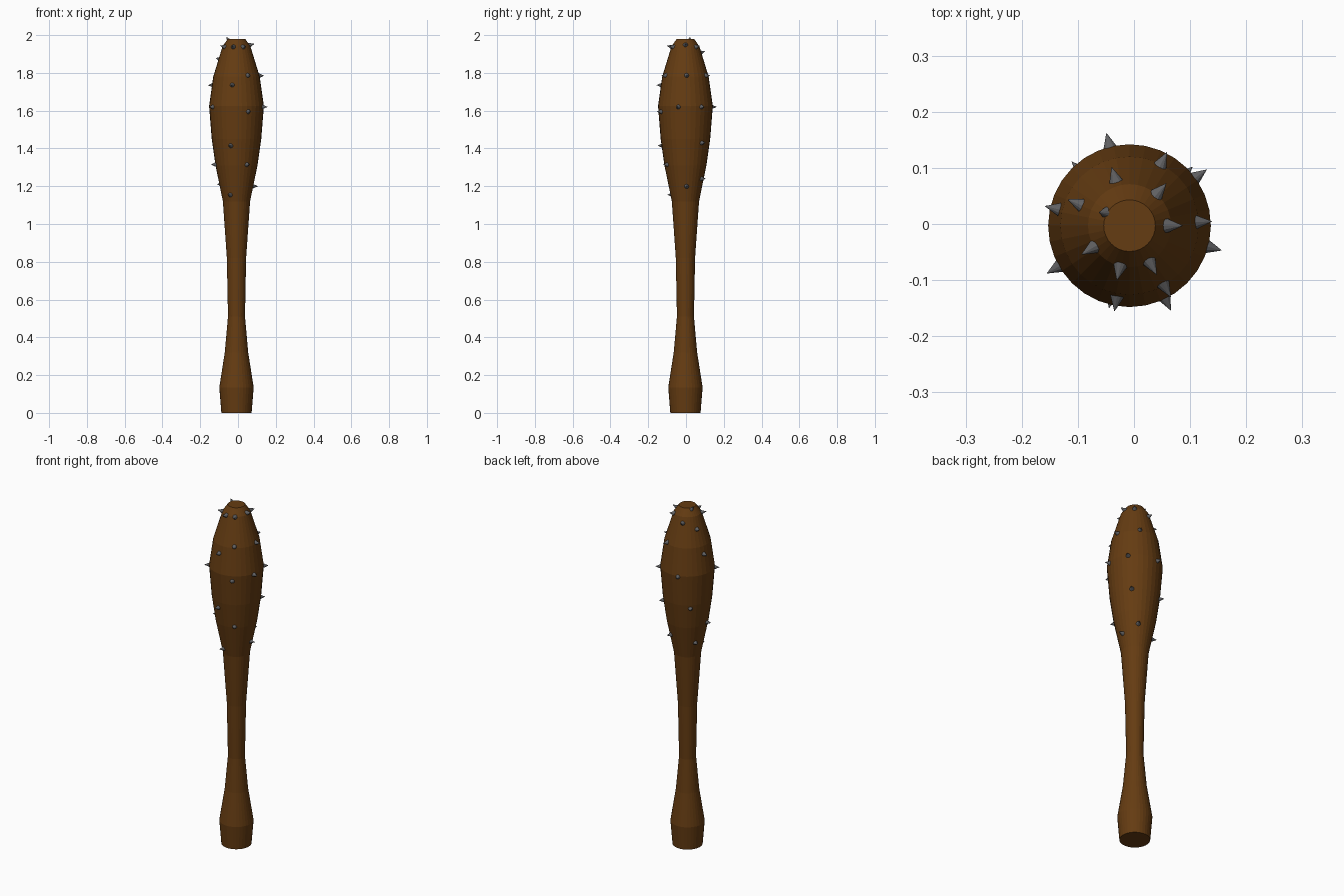
import bpy, bmesh
from math import radians, cos, sin
from mathutils import Vector

if "Cube" in bpy.data.objects:
    bpy.data.objects.remove(bpy.data.objects["Cube"])

CX, CY = -0.008, -0.003
SIDES = 32


def material(name, color):
    m = bpy.data.materials.new(name)
    m.diffuse_color = color
    m.use_nodes = True
    m.node_tree.nodes["Principled BSDF"].inputs["Base Color"].default_value = m.diffuse_color
    return m


def finish(bm, name, mat):
    bmesh.ops.recalc_face_normals(bm, faces=bm.faces)
    me = bpy.data.meshes.new(name)
    bm.to_mesh(me)
    bm.free()
    me.materials.append(mat)
    ob = bpy.data.objects.new(name, me)
    bpy.context.collection.objects.link(ob)
    return ob


wood = material("wood", (0.13, 0.045, 0.006, 1))
iron = material("iron", (0.12, 0.12, 0.125, 1))

# Club body: (radius, height) profile turned around the upright axis
profile = [(0.08, 0), (0.091, 0.135), (0.062, 0.32), (0.045, 0.51),
           (0.051, 0.82), (0.072, 1.12), (0.111, 1.31), (0.131, 1.45),
           (0.145, 1.625), (0.123, 1.78), (0.074, 1.94), (0.046, 1.98)]
bm = bmesh.new()
rings = []
for r, z in profile:
    rings.append([bm.verts.new((CX + r * cos(radians(360 * i / SIDES)),
                                CY + r * sin(radians(360 * i / SIDES)), z))
                  for i in range(SIDES)])
for a, b in zip(rings, rings[1:]):
    for i in range(SIDES):
        j = (i + 1) % SIDES
        bm.faces.new((a[i], a[j], b[j], b[i]))
bm.faces.new(rings[0][::-1])
bm.faces.new(rings[-1])
finish(bm, "club_body", wood)


def radius_at(z):
    for (r0, z0), (r1, z1) in zip(profile, profile[1:]):
        if z0 <= z <= z1:
            return r0 + (r1 - r0) * (z - z0) / (z1 - z0)
    return profile[-1][0]


def spike(bm, base, direction, radius=0.016, length=0.036):
    d = Vector(direction).normalized()
    mat = d.to_track_quat('Z', 'Y').to_matrix().to_4x4()
    mat.translation = Vector(base) + d * length / 2
    bmesh.ops.create_cone(bm, cap_ends=True, segments=12, radius1=radius,
                          radius2=0, depth=length, matrix=mat)


# Spikes: height -> angles around the axis
spikes = {1.945: [0], 1.935: [-61, -103, -149, 49], 1.905: [107], 1.87: [157],
          1.785: [3, 63, -60], 1.735: [-100, 167],
          1.62: [-15, 36, 104, -150], 1.595: [-64],
          1.43: [43, 132], 1.415: [-104], 1.315: [190, -60],
          1.24: [61], 1.21: [152], 1.2: [4], 1.155: [-115]}
bm = bmesh.new()
for z, angles in spikes.items():
    for a in angles:
        c, s = cos(radians(a)), sin(radians(a))
        r = radius_at(z) - 0.01
        lift = 0.25 if z > 1.8 else 0
        spike(bm, (CX + r * c, CY + r * s, z), (c, s, lift))
# Spike on the upper rim
spike(bm, (-0.042, 0.019, 1.962), (-0.6, 0.05, 0.85))
finish(bm, "spikes", iron)
